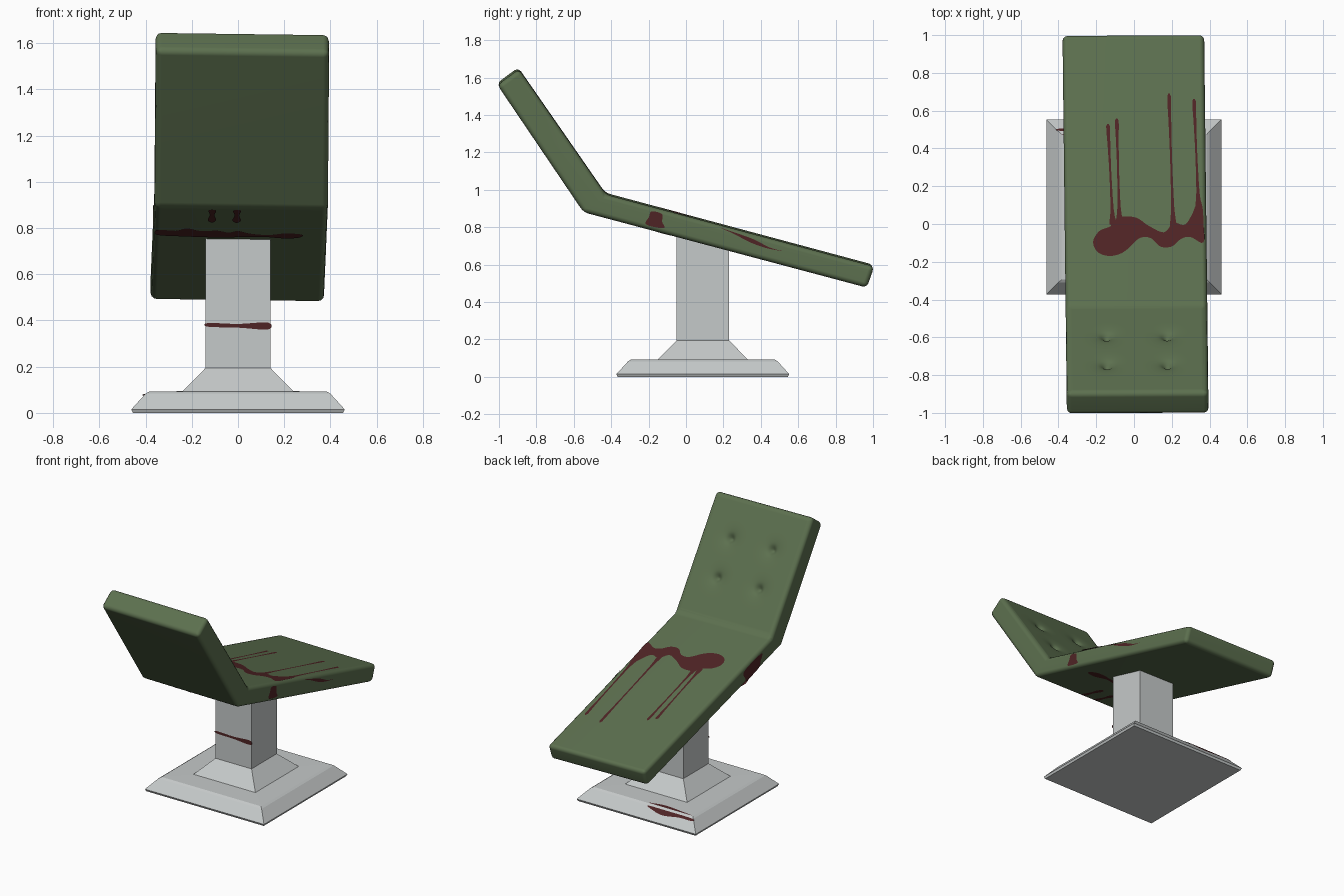
import bpy, bmesh, math
from mathutils import Vector

if "Cube" in bpy.data.objects:
    bpy.data.objects.remove(bpy.data.objects["Cube"])


def material(name, rgb):
    m = bpy.data.materials.new(name)
    m.diffuse_color = (*rgb, 1)
    m.use_nodes = True
    m.node_tree.nodes["Principled BSDF"].inputs["Base Color"].default_value = m.diffuse_color
    return m


GREEN = material("green_vinyl", (0.108, 0.162, 0.078))
GREY = material("pale_grey_metal", (0.56, 0.585, 0.585))
RED = material("dark_red_stain", (0.078, 0.017, 0.018))


def finish(name, bm, mat, smooth=False):
    mesh = bpy.data.meshes.new(name)
    bm.to_mesh(mesh)
    bm.free()
    mesh.materials.append(mat)
    ob = bpy.data.objects.new(name, mesh)
    bpy.context.collection.objects.link(ob)
    if smooth:
        bpy.ops.object.select_all(action='DESELECT')
        ob.select_set(True)
        bpy.context.view_layer.objects.active = ob
        bpy.ops.object.shade_smooth_by_angle(angle=math.radians(45))
    return ob


def tilt(v):
    # the couch sits very slightly twisted on its post
    return Vector((v.x + 0.008 - 0.0115 * v.y, v.y + 0.005 * v.x, v.z - 0.013 * v.x))


# Pedestal: stacked square rings
bm = bmesh.new()
rings = []
for h, z in [(0.455, 0), (0.462, 0.015), (0.40, 0.083), (0.385, 0.092),
             (0.24, 0.094), (0.14, 0.195), (0.14, 0.765)]:
    rings.append([bm.verts.new((sx * h, 0.09 + sy * h, z))
                  for sx, sy in [(-1, -1), (1, -1), (1, 1), (-1, 1)]])
for a, b in zip(rings, rings[1:]):
    for i in range(4):
        j = (i + 1) % 4
        bm.faces.new((a[i], a[j], b[j], b[i]))
bm.faces.new(rings[0][::-1])
bm.faces.new(rings[-1])
finish("pedestal", bm, GREY)

# Couch: bent profile extruded across, rounded edges
W = 0.375
PROFILE = [(-1.01, 1.565), (-0.895, 1.65), (-0.43, 0.98),
           (1.005, 0.595), (0.965, 0.482), (-0.55, 0.885)]
bm = bmesh.new()
left = [bm.verts.new((-W, y, z)) for y, z in PROFILE]
right = [bm.verts.new((W, y, z)) for y, z in PROFILE]
bm.faces.new(left)
bm.faces.new(right[::-1])
for i in range(6):
    j = (i + 1) % 6
    bm.faces.new((left[j], left[i], right[i], right[j]))
bmesh.ops.recalc_face_normals(bm, faces=bm.faces[:])
bmesh.ops.bevel(bm, geom=bm.edges[:], offset=0.026, segments=3,
                profile=0.5, affect='EDGES', clamp_overlap=True)
bm.normal_update()

# Button dents pressed into the backrest
n = Vector((0, 0.67, 0.465)).normalized()
back = max((f for f in bm.faces if f.normal.dot(n) > 0.99), key=lambda f: f.calc_area())
n = back.normal.copy()
origin = back.calc_center_median()
bmesh.ops.subdivide_edges(bm, edges=back.edges[:], cuts=80, use_grid_fill=True)
dents = [Vector((x, y, 0.98 - (y + 0.43) * 1.441))
         for x in (-0.16, 0.16) for y in (-0.59, -0.74)]
for v in bm.verts:
    if abs((v.co - origin).dot(n)) < 1e-3:
        depth = 0
        for d in dents:
            r = (v.co - d).length
            depth += 0.026 * math.exp(-(r / 0.024) ** 2) + 0.012 * math.exp(-(r / 0.06) ** 2)
        v.co -= n * depth
for v in bm.verts:
    v.co = tilt(v.co)
couch = finish("padded_couch", bm, GREEN, True)
wn = couch.modifiers.new("even_shading", 'WEIGHTED_NORMAL')
wn.keep_sharp = True


# Stains: smooth outlines laid just above a surface
def on_top(x, y):
    return tilt(Vector((x, y, 0.98 - 0.2683 * (y + 0.43) + 0.002)))


def on_under(x, y):
    return tilt(Vector((x, y, 0.885 - 0.266 * (y + 0.55) - 0.002)))


def on_right(y, z):
    return tilt(Vector((W + 0.002, y, z + 0.005)))


def on_left(y, z):
    return tilt(Vector((-W - 0.002, y, z - 0.005)))


def on_post(x, z):
    return Vector((x, 0.09 - 0.142, z))


def on_slope(x, t):
    return Vector((x, 0.552 - 0.062 * t + 0.002, 0.015 + 0.068 * t + 0.002))


def stain(name, pts, place, facing, steps=5):
    bm = bmesh.new()
    k = len(pts)
    verts = []
    for i in range(k):
        p0, p1, p2, p3 = (Vector(pts[(i + o) % k]) for o in (-1, 0, 1, 2))
        for s in range(steps):
            t = s / steps
            q = 0.5 * (2 * p1 + (p2 - p0) * t + (2 * p0 - 5 * p1 + 4 * p2 - p3) * t * t
                       + (3 * p1 - p0 - 3 * p2 + p3) * t ** 3)
            verts.append(bm.verts.new(place(q.x, q.y)))
    f = bm.faces.new(verts)
    f.normal_update()
    if f.normal.dot(Vector(facing)) < 0:
        f.normal_flip()
    finish(name, bm, RED)


def streak(name, a, b, w, place, facing):
    # long drip: broad at the start, thin in the middle, blunt at the tip
    a, b = Vector(a), Vector(b)
    side = Vector((-(b - a).y, (b - a).x)).normalized() * w / 2
    prof = [(0, 1.6), (0.15, 0.8), (0.5, 0.5), (0.8, 0.7), (0.98, 0.9)]
    pts = [a.lerp(b, t) + side * s for t, s in prof] + \
          [a.lerp(b, t) - side * s for t, s in prof[::-1]]
    stain(name, pts, place, facing, 3)


UP, DOWN = (0, 0, 1), (0, 0, -1)
stain("seat_pool_stain", [
    (-0.225, -0.09), (-0.19, -0.035), (-0.13, -0.01), (-0.09, 0.035), (0.0, 0.035),
    (0.07, -0.01), (0.15, -0.045), (0.2, 0.005), (0.26, -0.005), (0.30, 0.05),
    (0.335, 0.13), (0.355, 0.09), (0.36, 0.0), (0.358, -0.1), (0.29, -0.07),
    (0.24, -0.08), (0.19, -0.12), (0.13, -0.12), (0.08, -0.075), (0.02, -0.075),
    (-0.04, -0.13), (-0.09, -0.16), (-0.15, -0.168), (-0.205, -0.145)], on_top, UP)
for i, (x0, y0, x1, y1) in enumerate([(-0.12, 0.0, -0.14, 0.53), (-0.085, 0.01, -0.093, 0.56),
                                      (0.2, -0.02, 0.185, 0.69), (0.335, 0.08, 0.317, 0.66)]):
    streak(f"seat_drip_{i + 1}", (x0, y0), (x1, y1), 0.021, on_top, UP)

stain("right_edge_band", [(-0.185, 0.885), (-0.13, 0.87), (-0.13, 0.83), (-0.12, 0.795),
                          (-0.215, 0.815), (-0.20, 0.855)], on_right, (1, 0, 0))
stain("right_edge_smear", [(0.18, 0.797), (0.27, 0.768), (0.36, 0.735), (0.45, 0.69),
                           (0.52, 0.672), (0.43, 0.688), (0.34, 0.72), (0.25, 0.767)],
      on_right, (1, 0, 0))
stain("left_edge_band", [(-0.31, 0.925), (-0.12, 0.875), (-0.13, 0.82), (-0.15, 0.8),
                         (-0.28, 0.835), (-0.3, 0.87)], on_left, (-1, 0, 0))

stain("underside_stain", [
    (-0.36, -0.19), (-0.28, -0.18), (-0.23, -0.22), (-0.17, -0.18), (-0.1, -0.19),
    (-0.05, -0.16), (-0.01, -0.19), (0.04, -0.15), (0.12, -0.13), (0.2, -0.16),
    (0.27, -0.14), (0.25, -0.09), (0.18, -0.08), (0.1, -0.1), (0.0, -0.09),
    (-0.1, -0.08), (-0.25, -0.09), (-0.36, -0.11)], on_under, DOWN)
for i, x in enumerate((-0.125, -0.018)):
    stain(f"underside_drip_{i + 1}", [
        (x - 0.016, -0.52), (x + 0.016, -0.52), (x + 0.01, -0.44), (x + 0.018, -0.36),
        (x, -0.32), (x - 0.018, -0.36), (x - 0.01, -0.44)], on_under, DOWN)

# Smears on the post and the foot of the pedestal
stain("post_smear", [(-0.13, 0.373), (-0.13, 0.389), (0.0, 0.385), (0.13, 0.391),
                     (0.13, 0.361), (0.0, 0.369)], on_post, (0, -1, 0))
stain("foot_smear", [(-0.05, 0.98), (-0.2, 1.0), (-0.39, 0.98), (-0.4, 0.8), (-0.3, 0.78),
                     (-0.18, 0.6), (-0.1, 0.75)], on_slope, (0, 1, 1))
stain("foot_top_smear", [(-0.06, 0.477), (-0.37, 0.477), (-0.3, 0.465), (-0.16, 0.45),
                         (-0.08, 0.465)], lambda x, y: Vector((x, y, 0.096)), UP)
